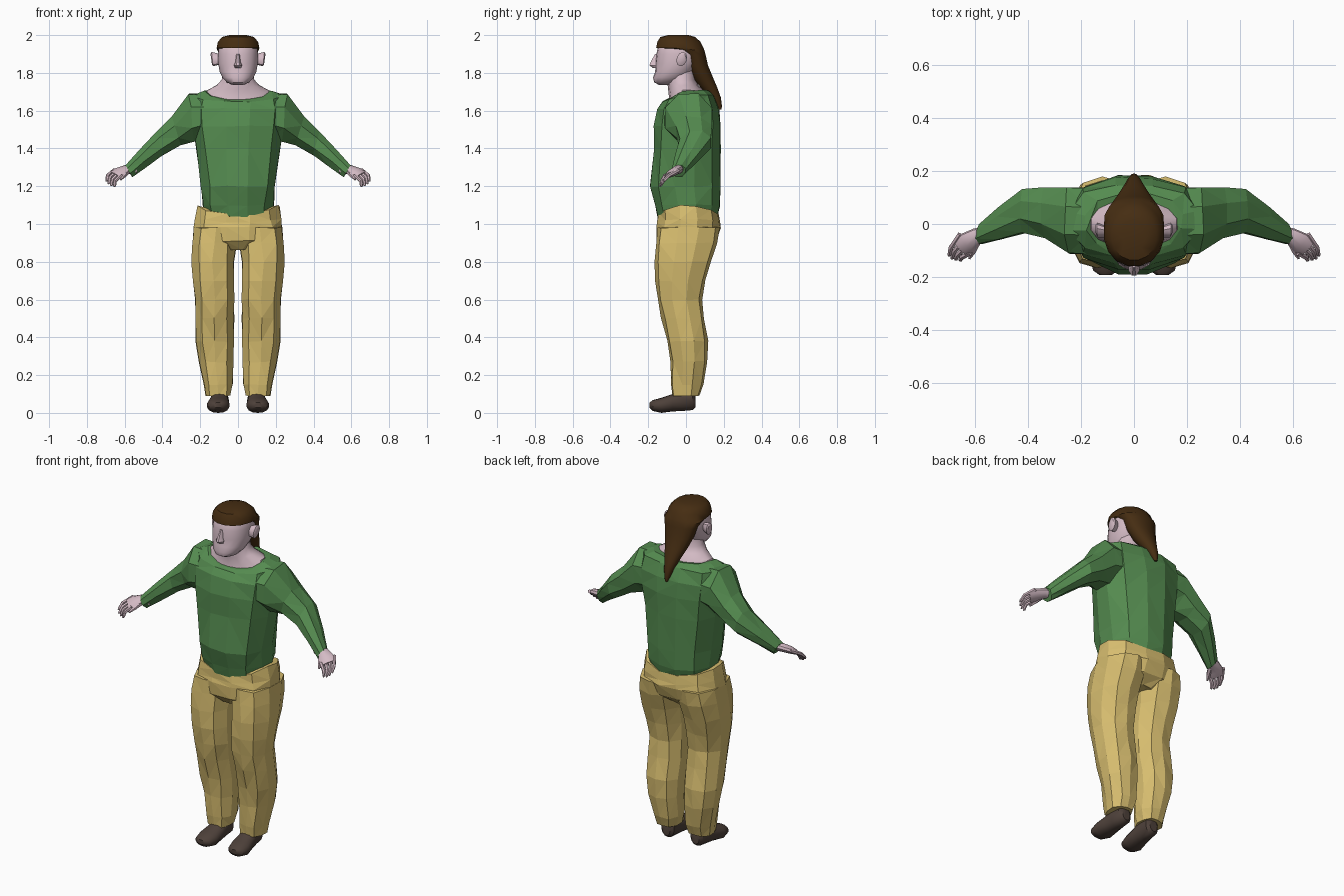
import bpy, bmesh, math, random
from mathutils import Vector as V

random.seed(4)


def material(name, rgb):
    m = bpy.data.materials.new(name)
    m.diffuse_color = (*rgb, 1)
    return m


SKIN = material("skin pink", (0.66, 0.50, 0.56))
HAIR = material("dark brown hair", (0.06, 0.026, 0.006))
GREEN = material("sweater green", (0.09, 0.26, 0.08))
TAN = material("trouser yellow", (0.68, 0.51, 0.16))
SHOE = material("shoe brown", (0.075, 0.052, 0.042))


def ring(c, u, v, n, p=2.0):
    """Superellipse cross-section around c, spanned by u and v."""
    out = []
    for i in range(n):
        a = 2 * math.pi * (i + 0.5) / n
        co, si = math.cos(a), math.sin(a)
        f = (abs(co) ** p + abs(si) ** p) ** (-1 / p)
        out.append(V(c) + V(u) * co * f + V(v) * si * f)
    return out


def level(z, x0, x1, y0, y1, n, p=2.0, dip=(0, 0)):
    """Horizontal section between x0..x1, y0..y1; front/back may dip."""
    pts = ring(((x0 + x1) / 2, (y0 + y1) / 2, z), ((x1 - x0) / 2, 0, 0),
               (0, (y1 - y0) / 2, 0), n, p)
    for q in pts:
        s = (q.y - (y0 + y1) / 2) / ((y1 - y0) / 2)
        q.z -= s * s * (dip[0] if s < 0 else dip[1])
    return pts


def tube(points, radii, n, side=(0, 0, 1)):
    """Sections across a path; radii are (wide, thick) pairs."""
    pts = [V(p) for p in points]
    out = []
    for i, p in enumerate(pts):
        d = (pts[min(i + 1, len(pts) - 1)] - pts[max(i - 1, 0)]).normalized()
        u = V(side).cross(d).normalized()
        out.append(ring(p, u * radii[i][0], d.cross(u) * radii[i][1], n))
    return out


def build(name, lofts, mat, mirror=False, smooth=False, jitter=0.0):
    bm = bmesh.new()
    for rings in lofts:
        vs = [[bm.verts.new(p) for p in r] for r in rings]
        n = len(vs[0])
        for a, b in zip(vs, vs[1:]):
            for i in range(n):
                j = (i + 1) % n
                bm.faces.new((a[i], a[j], b[j], b[i]))
        bm.faces.new(vs[0])
        bm.faces.new(vs[-1])
    for v in bm.verts:
        v.co += V([random.uniform(-jitter, jitter) for _ in range(3)])
    bmesh.ops.recalc_face_normals(bm, faces=bm.faces)
    if jitter:
        bmesh.ops.triangulate(bm, faces=bm.faces)
    me = bpy.data.meshes.new(name)
    bm.to_mesh(me)
    bm.free()
    me.materials.append(mat)
    ob = bpy.data.objects.new(name, me)
    bpy.context.collection.objects.link(ob)
    if smooth:
        bpy.ops.object.select_all(action='DESELECT')
        ob.select_set(True)
        bpy.context.view_layer.objects.active = ob
        bpy.ops.object.shade_smooth_by_angle(angle=math.radians(40))
    if mirror:
        ob.modifiers.new("mirror", 'MIRROR').use_mirror_merge = False
    return ob


# Sweater body with a dipped neckline: z, half width, front y, back y, front dip
body = [(1.04, .18, -.15, .165, 0), (1.10, .19, -.168, .18, 0), (1.20, .20, -.19, .18, 0),
        (1.40, .225, -.175, .182, 0), (1.52, .245, -.175, .182, 0), (1.61, .255, -.155, .175, 0),
        (1.68, .25, -.125, .15, .03), (1.705, .185, -.10, .115, .05)]
build("sweater_body", [[level(z, -w, w, f, b, 12, 2.5, (d, 0)) for z, w, f, b, d in body]],
      GREEN, jitter=.005)

# Sleeves: top x, top z, bottom x, bottom z, front y, back y
sleeve = [(.17, 1.69, .17, 1.45, -.12, .14), (.26, 1.695, .23, 1.43, -.12, .145),
          (.355, 1.57, .30, 1.41, -.055, .14), (.43, 1.495, .395, 1.36, -.035, .135),
          (.52, 1.395, .485, 1.30, -.065, .07), (.597, 1.31, .56, 1.245, -.08, .0)]
rings = [ring(((a + c) / 2, (f + b) / 2, (t + l) / 2), ((a - c) / 2, 0, t / 2 - l / 2),
              (0, (b - f) / 2, 0), 8, 2.3) for a, t, c, l, f, b in sleeve]
build("sleeve", [rings], GREEN, mirror=True, jitter=.004)

# Trousers: seat and waist, then one mirrored leg
seat = [(1.10, .22, -.148, .172, .045), (1.03, .23, -.153, .18, .02), (.98, .237, -.157, .183, 0),
        (.91, .235, -.155, .16, 0), (.865, .10, -.11, .11, 0)]
build("trouser_seat", [[level(z, -w, w, f, b, 12, 2.5, (d, d)) for z, w, f, b, d in seat]],
      TAN, jitter=.004)
leg = [(.98, .0, .237, -.155, .18), (.90, .006, .246, -.16, .165), (.80, .02, .25, -.167, .135),
       (.70, .02, .238, -.165, .105), (.60, .02, .225, -.15, .088), (.50, .02, .226, -.13, .098),
       (.38, .02, .225, -.10, .115), (.27, .024, .21, -.085, .11), (.15, .03, .182, -.082, .095),
       (.09, .04, .172, -.075, .075)]
build("trouser_leg", [[level(z, a, c, f, b, 10, 2.5) for z, a, c, f, b in leg]],
      TAN, mirror=True, jitter=.004)

# Shoes, heel to toe: y, centre x, half width, bottom z, top z
shoe = [(.05, .095, .025, .03, .10), (.035, .095, .042, .015, .125), (-.02, .097, .047, .01, .125),
        (-.07, .10, .053, .008, .10), (-.13, .105, .06, .0, .08), (-.175, .107, .048, .01, .068),
        (-.193, .107, .022, .028, .055)]
build("shoe", [[ring((x, y, (l + t) / 2), (w, 0, 0), (0, 0, (t - l) / 2), 14, 2.3)
                for y, x, w, l, t in shoe]], SHOE, mirror=True, smooth=True)

# Hands: palm, four fingers, thumb
palm = tube([(.54, -.035, 1.29), (.59, -.045, 1.288), (.63, -.072, 1.272), (.655, -.09, 1.258)],
            [(.027, .024), (.032, .024), (.044, .021), (.042, .014)], 10, (-.1, -.35, 1))
hand = [palm]
for i in range(4):
    k = V((.665 - .013 * i, -.058 - .019 * i, 1.272 - .009 * i))
    t = V((.702 - .014 * i, -.128 - .004 * i, 1.222 - .010 * i))
    if i in (0, 3):
        t = t.lerp(k, .1)
    hand.append(tube([k.lerp(t, -.3), k.lerp(t, .5) + V((.008, 0, .008)), t.lerp(k, .1), t],
                     [(.011, .011), (.010, .010), (.008, .008), (.003, .003)], 6))
hand.append(tube([(.59, -.065, 1.275), (.605, -.10, 1.255), (.62, -.13, 1.235)],
                 [(.016, .016), (.013, .012), (.005, .005)], 6))
build("hand", hand, SKIN, mirror=True, smooth=True)

# Neck spreading into the collar
neck = [(1.67, .18, -.10, .105, .04), (1.71, .165, -.09, .09, .04), (1.735, .115, -.095, .065, .02),
        (1.765, .088, -.10, .05, 0), (1.83, .08, -.095, .05, 0)]
build("neck", [[level(z, -w, w, f, b, 14, 2, (d, 0)) for z, w, f, b, d in neck]], SKIN, smooth=True)

# Head with nose
head = [(1.737, .03, -.145, -.08), (1.75, .06, -.168, -.03), (1.775, .083, -.175, .015),
        (1.805, .098, -.163, .04), (1.85, .106, -.162, .07), (1.90, .107, -.157, .085),
        (1.95, .10, -.145, .075), (1.98, .07, -.11, .04)]
nose = [(1.90, .009, -.165, -.13), (1.855, .015, -.19, -.13), (1.84, .023, -.195, -.13),
        (1.825, .017, -.175, -.13)]
build("head", [[level(z, -w, w, f, b, n, 2.2) for z, w, f, b in part]
               for part, n in ((head, 18), (nose, 8))], SKIN, smooth=True)

# Ears, tilted outwards
ear = [(.095, .018, .028), (.12, .024, .034), (.136, .028, .038), (.142, .02, .028)]
build("ear", [[ring((x, -.03 + .2 * (x - .1), 1.873), (0, r, 0), (.004, .006, h), 10)
               for x, r, h in ear]], SKIN, mirror=True, smooth=True)

# Hair: cap that narrows behind the ears into a hanging tail
hair = [(2.0, .045, -.095, .015), (1.99, .085, -.137, .05), (1.965, .108, -.153, .078),
        (1.932, .115, -.160, .095), (1.922, .112, -.06, .098), (1.895, .10, -.02, .105),
        (1.84, .088, .0, .117), (1.78, .066, .03, .142), (1.72, .043, .08, .167),
        (1.67, .027, .122, .185), (1.63, .016, .155, .19), (1.605, .007, .175, .189)]
build("hair", [[level(z, -w, w, f, b, 16, 2.1) for z, w, f, b in hair]], HAIR, smooth=True)
